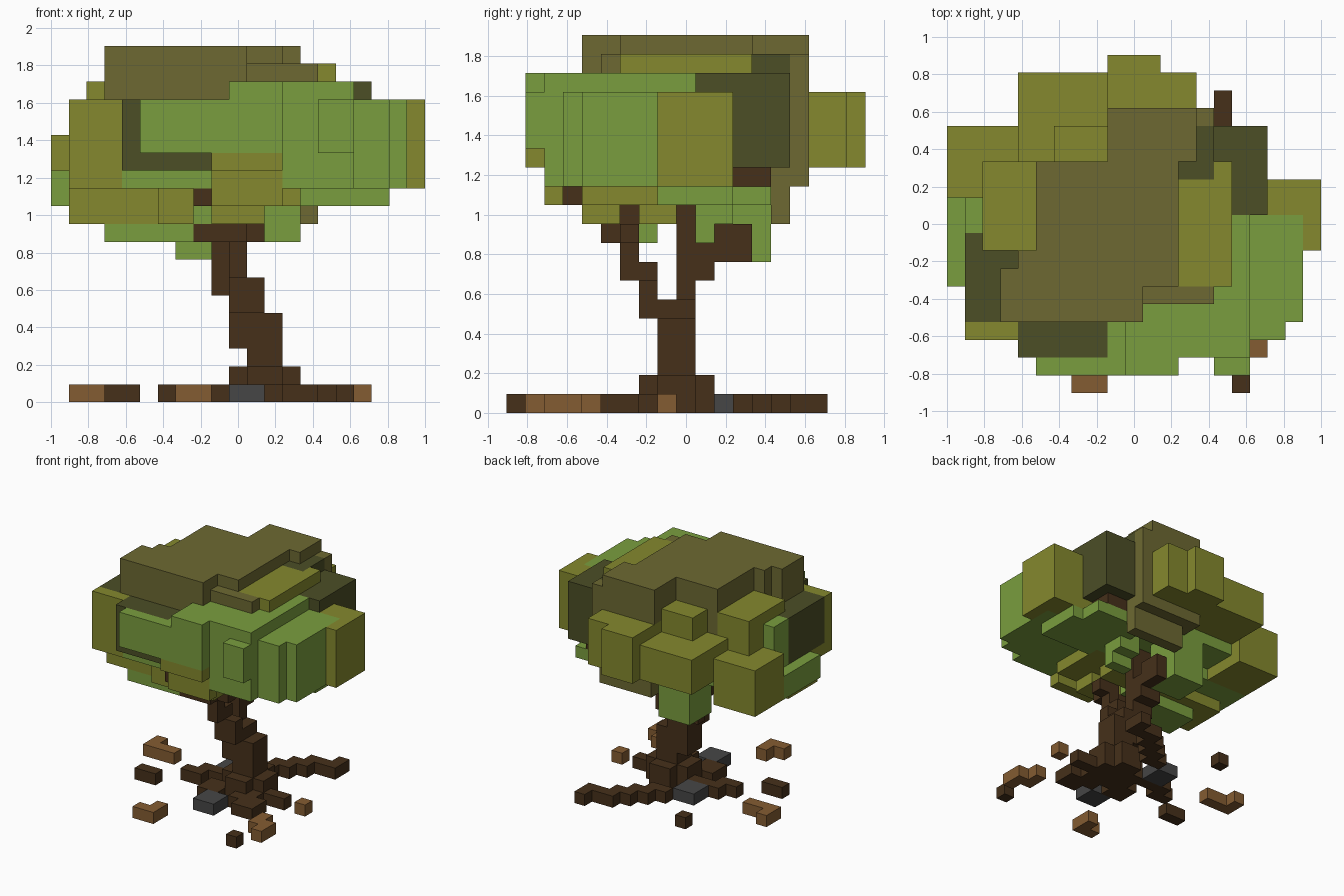
import bpy, bmesh
from mathutils import Vector

cube = bpy.data.objects.get("Cube")
if cube:
    bpy.data.objects.remove(cube, do_unlink=True)

U = 2 / 21                                  # size of one block
ORIGIN = Vector((-10.5 * U, -9.5 * U, 0))


def material(name, rgb):
    lin = [((c / 255 + 0.055) / 1.055) ** 2.4 for c in rgb] + [1]
    m = bpy.data.materials.new(name)
    m.diffuse_color = lin
    m.use_nodes = True
    node = next(n for n in m.node_tree.nodes if n.type == 'BSDF_PRINCIPLED')
    node.inputs["Base Color"].default_value = lin
    node.inputs["Roughness"].default_value = 0.9
    return m


MATS = {
    "olive_brown": material("olive brown", (109, 105, 50)),
    "yellow_olive": material("yellow olive", (133, 137, 46)),
    "dark_leaf": material("dark leaf", (76, 78, 38)),
    "green": material("fresh green", (122, 158, 62)),
    "bark": material("dark bark", (70, 48, 26)),
    "tan": material("tan wood", (132, 92, 50)),
    "stone": material("grey stone", (70, 70, 70)),
}

cells = {}                                  # block position -> part name
part_mats = {}


def paint(part, mat, *boxes):
    """Fill boxes (x0, x1, y0, y1, z0, z1) in block units; later parts win."""
    part_mats[part] = mat
    for x0, x1, y0, y1, z0, z1 in boxes:
        for x in range(x0, x1):
            for y in range(y0, y1):
                for z in range(z0, z1):
                    cells[x, y, z] = part


def ground(part, mat, *rects):
    paint(part, mat, *[r + (0, 1) for r in rects])


# Roots and loose pieces on the ground
ground("roots", "bark",
       (6, 8, 8, 9), (7, 10, 9, 10), (9, 11, 6, 8), (12, 14, 6, 8),
       (14, 16, 8, 9), (13, 15, 5, 7), (11, 13, 10, 11))
ground("long_root", "bark",
       (10, 12, 12, 13), (11, 13, 13, 14), (12, 14, 14, 15),
       (13, 16, 15, 16), (15, 16, 16, 17))
ground("fallen_bark", "bark", (16, 17, 0, 1), (3, 5, 6, 7), (6, 7, 15, 16))
ground("fallen_wood", "tan",
       (7, 9, 0, 1), (8, 9, 1, 2), (17, 18, 2, 4), (16, 17, 3, 5),
       (17, 18, 8, 9), (1, 4, 10, 11), (1, 2, 11, 12))
ground("stones", "stone", (10, 12, 4, 6), (8, 10, 10, 12))

# Leaning trunk and its two branches
paint("trunk", "bark",
      (10, 14, 8, 10, 0, 2), (11, 13, 7, 11, 0, 2),
      (11, 13, 8, 10, 0, 5), (10, 12, 8, 10, 3, 6))
paint("front_branch", "bark",
      (10, 12, 7, 8, 5, 7), (10, 11, 7, 8, 7, 8), (10, 11, 6, 7, 7, 12),
      (10, 12, 6, 7, 9, 10), (8, 11, 5, 6, 9, 10))
paint("back_branch", "bark",
      (9, 11, 9, 10, 6, 12), (9, 11, 10, 11, 7, 9), (10, 11, 11, 13, 8, 10))

# Inner crown and back wall
paint("crown_core", "olive_brown",
      (4, 16, 4, 13, 13, 17), (9, 15, 12, 16, 12, 19), (10, 15, 14, 15, 10, 13))

# Hanging green clumps below the crown
paint("lower_green_leaves", "green",
      (4, 16, 4, 14, 12, 13), (7, 10, 11, 14, 8, 12), (3, 8, 5, 8, 9, 10),
      (8, 9, 5, 7, 10, 12), (12, 14, 10, 11, 9, 12), (12, 14, 11, 12, 10, 12),
      (13, 19, 8, 12, 11, 12), (13, 18, 12, 14, 11, 12),
      (4, 9, 3, 8, 12, 13), (0, 5, 6, 11, 11, 13), (1, 2, 9, 11, 13, 17))

# Yellowish clumps below the crown
paint("lower_yellow_leaves", "yellow_olive",
      (1, 8, 5, 9, 10, 12), (6, 8, 4, 5, 10, 12),
      (9, 12, 4, 6, 10, 11), (9, 12, 7, 9, 10, 11), (9, 14, 4, 9, 11, 12),
      (9, 13, 2, 3, 11, 14), (9, 13, 3, 6, 12, 14), (9, 13, 1, 2, 13, 14))
paint("inner_twigs", "bark", (8, 9, 3, 4, 11, 12), (15, 17, 12, 14, 12, 13))

# Yellowish clumps around the sides and back
paint("side_yellow_leaves", "yellow_olive",
      (0, 4, 11, 15, 11, 15), (1, 4, 3, 9, 12, 17), (16, 21, 8, 12, 12, 17),
      (4, 9, 13, 18, 13, 16), (9, 12, 15, 19, 13, 17),
      (12, 14, 15, 18, 13, 17), (6, 9, 13, 15, 13, 18))

# Dark clumps
paint("dark_leaves", "dark_leaf",
      (1, 4, 4, 9, 13, 17), (4, 9, 2, 4, 13, 17),
      (14, 18, 10, 15, 13, 18), (13, 15, 12, 15, 17, 19))
paint("left_shoulder_leaves", "yellow_olive", (2, 5, 8, 13, 13, 18))

# Bright green front and right-hand clumps
paint("front_green_leaves", "green",
      (5, 10, 1, 2, 14, 17), (9, 10, 2, 4, 14, 17), (10, 13, 1, 5, 14, 18),
      (13, 17, 2, 8, 12, 18), (15, 17, 1, 2, 14, 17),
      (16, 17, 8, 10, 12, 18), (17, 20, 4, 10, 12, 17), (17, 19, 3, 4, 12, 17))

# Flat top of the crown
paint("upper_yellow_leaves", "yellow_olive",
      (13, 15, 6, 12, 16, 19), (15, 16, 6, 13, 16, 19))
paint("crown_top", "olive_brown",
      (9, 14, 13, 16, 17, 20), (5, 13, 6, 13, 16, 20),
      (4, 11, 4, 8, 17, 20), (3, 11, 4, 7, 17, 20), (11, 15, 5, 6, 18, 19))

# Corner offsets of each block side, wound outwards
SIDES = {
    (1, 0, 0): ((1, 0, 0), (1, 1, 0), (1, 1, 1), (1, 0, 1)),
    (-1, 0, 0): ((0, 0, 0), (0, 0, 1), (0, 1, 1), (0, 1, 0)),
    (0, 1, 0): ((0, 1, 0), (0, 1, 1), (1, 1, 1), (1, 1, 0)),
    (0, -1, 0): ((0, 0, 0), (1, 0, 0), (1, 0, 1), (0, 0, 1)),
    (0, 0, 1): ((0, 0, 1), (1, 0, 1), (1, 1, 1), (0, 1, 1)),
    (0, 0, -1): ((0, 0, 0), (0, 1, 0), (1, 1, 0), (1, 0, 0)),
}


def build(part, mat):
    """Skin the exposed sides of a part and merge them into large flat faces."""
    bm = bmesh.new()
    verts = {}
    for cell, owner in cells.items():
        if owner != part:
            continue
        for step, corners in SIDES.items():
            if tuple(a + b for a, b in zip(cell, step)) in cells:
                continue
            face = []
            for c in corners:
                key = tuple(a + b for a, b in zip(cell, c))
                if key not in verts:
                    verts[key] = bm.verts.new(ORIGIN + Vector(key) * U)
                face.append(verts[key])
            bm.faces.new(face)
    bmesh.ops.dissolve_limit(bm, angle_limit=0.01, verts=bm.verts[:],
                             edges=bm.edges[:], delimit={'NORMAL'})
    mesh = bpy.data.meshes.new(part)
    bm.to_mesh(mesh)
    bm.free()
    mesh.materials.append(MATS[mat])
    bpy.context.scene.collection.objects.link(bpy.data.objects.new(part, mesh))


for part, mat in part_mats.items():
    build(part, mat)
